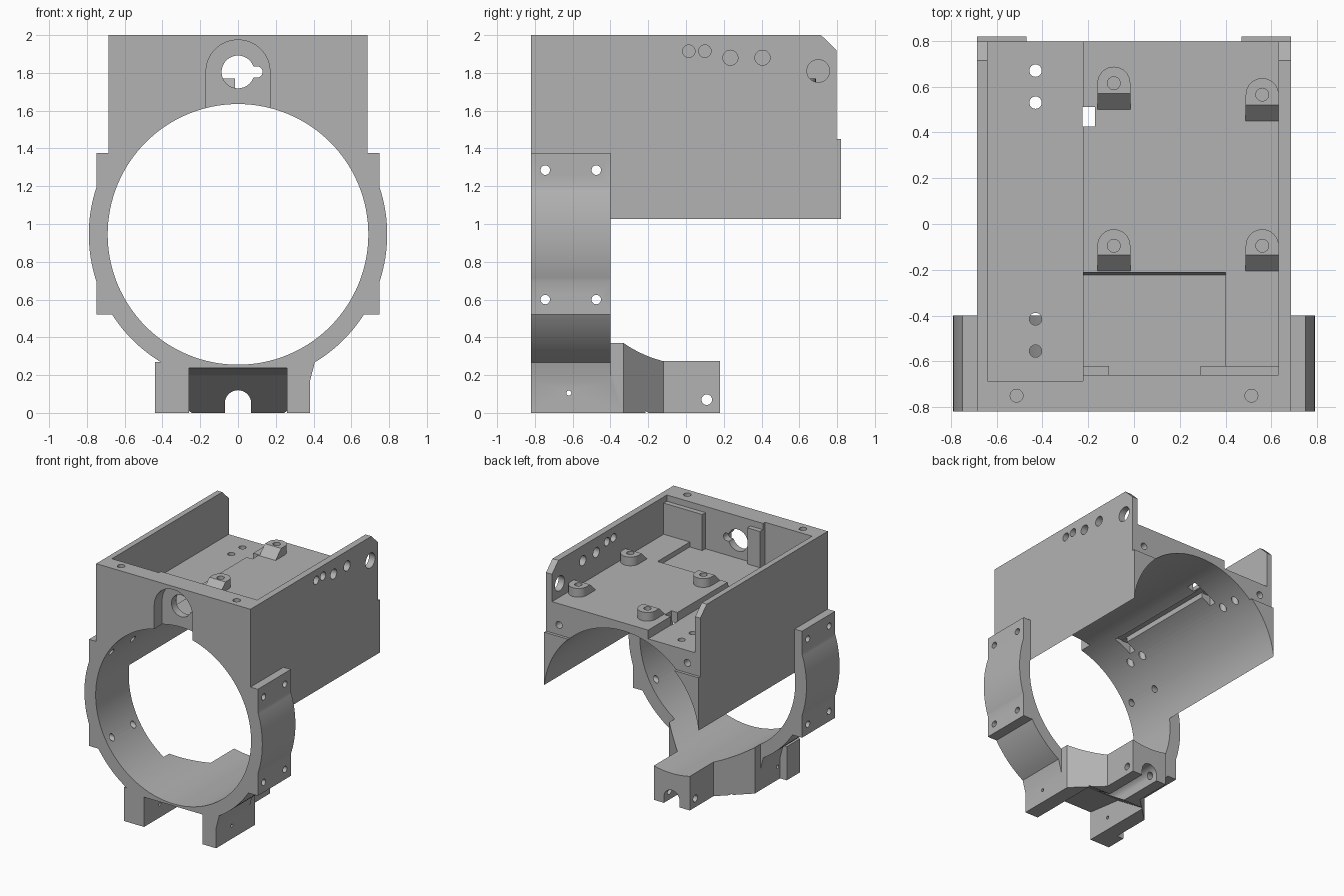
import bpy, bmesh, math

cube = bpy.data.objects.get("Cube")
if cube:
    bpy.data.objects.remove(cube, do_unlink=True)

grey = bpy.data.materials.new("plain grey")
grey.use_nodes = True
COLOUR = (0.45, 0.45, 0.45, 1)
grey.diffuse_color = COLOUR
grey.node_tree.nodes["Principled BSDF"].inputs["Base Color"].default_value = COLOUR

# How a 2D profile point and a depth map to space for each extrusion axis
PLACE = {
    "x": lambda u, v, d: (d, u, v),
    "y": lambda u, v, d: (u, d, v),
    "z": lambda u, v, d: (u, v, d),
}


def prism(name, points, axis, start, end):
    bm = bmesh.new()
    verts = [bm.verts.new(PLACE[axis](u, v, start)) for u, v in points]
    face = bm.faces.new(verts)
    new = bmesh.ops.extrude_face_region(bm, geom=[face])["geom"]
    shift = PLACE[axis](0, 0, end - start)
    bmesh.ops.translate(bm, vec=shift, verts=[g for g in new if isinstance(g, bmesh.types.BMVert)])
    bmesh.ops.recalc_face_normals(bm, faces=bm.faces)
    mesh = bpy.data.meshes.new(name)
    bm.to_mesh(mesh)
    bm.free()
    mesh.materials.append(grey)
    obj = bpy.data.objects.new(name, mesh)
    bpy.context.scene.collection.objects.link(obj)
    return obj


def box(name, x0, x1, y0, y1, z0, z1):
    return prism(name, [(x0, y0), (x1, y0), (x1, y1), (x0, y1)], "z", z0, z1)


def arc(u, v, r, a0=0, a1=180, n=16):
    angles = [math.radians(a0 + (a1 - a0) * i / n) for i in range(n + 1)]
    return [(u + r * math.cos(a), v + r * math.sin(a)) for a in angles]


def rod(name, u, v, r, axis, start, end, n=24):
    return prism(name, arc(u, v, r, 0, 360, n)[:-1], axis, start, end)


def combine(target, tool, operation):
    mod = target.modifiers.new("combine", "BOOLEAN")
    mod.operation, mod.solver, mod.object = operation, "EXACT", tool
    bpy.context.view_layer.objects.active = target
    bpy.ops.object.modifier_apply(modifier=mod.name)
    bpy.data.objects.remove(tool, do_unlink=True)


FRONT, BAND, BACK = -0.82, -0.40, 0.82
MID, BORE = 0.945, 0.69
FLOOR, LOW_FLOOR = 1.70, 1.63

# Upper housing block with chamfered back corners
body = prism("bracket_body", [(FRONT, 1.025), (BACK, 1.025), (BACK, 1.45), (0.797, 1.45),
                              (0.797, 1.92), (0.715, 2.0), (FRONT, 2.0)], "x", -0.685, 0.685)


def add(tool):
    combine(body, tool, "UNION")


def cut(tool):
    combine(body, tool, "DIFFERENCE")


# Clamp ring, side flanges and foot
add(box("flanges", -0.75, 0.75, FRONT, BAND, 0.52, 1.375))
add(rod("ring", 0, MID, 0.79, "y", FRONT, BAND, 128))
half = [(0.38, FRONT), (0.38, -0.33), (0.16, -0.12), (0.16, 0.18)]
add(prism("foot", half + [(-x, y) for x, y in reversed(half)], "z", 0, 0.37))
add(prism("foot_flare", [(-0.38, 0.165), (0.38, 0.165), (0.41, 0.28), (-0.41, 0.28)], "y", FRONT, BAND))
add(box("foot_pad", -0.44, -0.3, FRONT, -0.65, 0, 0.27))

# Main bore
cut(rod("bore", 0, MID, BORE, "y", -1, 1, 128))

# Foot underside ramp and cable slot
cut(prism("ramp", [(-0.9, -0.1), (-0.1, -0.1), (-0.2, 0), (-0.5, 0.2), (-0.83, 0.24), (-0.9, 0.24)],
          "x", -0.26, 0.26))
cut(prism("slot", [(0.07, -0.1)] + arc(0, 0.05, 0.07) + [(-0.07, -0.1)], "y", -1, 1))

# Top tray: two floor levels and a shallow recess
cut(box("tray", -0.64, 0.632, -0.66, 1, FLOOR, 2.2))
cut(box("low_tray", -0.64, -0.222, -0.685, 1, LOW_FLOOR, 2.2))
cut(prism("recess", [(-0.66, 1.66), (-0.222, 1.66), (-0.208, 1.71), (-0.66, 1.71)], "x", -0.23, 0.4))

# Front arch recess with keyed hole
cut(prism("arch", [(0.17, 1.5)] + arc(0, 1.805, 0.17) + [(-0.17, 1.5)], "y", -1, -0.72))
cut(rod("shaft_hole", 0, 1.805, 0.087, "y", -0.8, -0.6, 32))
cut(prism("key_hole", [(0, 1.775)] + arc(0.1, 1.805, 0.03, -90, 90) + [(0, 1.835)], "y", -0.8, -0.6))

# Tray corner plates
add(box("wide_plate", 0.29, 0.65, -0.67, -0.62, 1.65, 1.95))
add(box("narrow_plate", -0.222, -0.11, -0.67, -0.62, 1.65, 1.95))

# Mounting bosses with ramped fronts
for x, y, length in [(-0.088, 0.615, 0.115), (0.56, 0.565, 0.115), (-0.088, -0.095, 0.11), (0.56, -0.095, 0.11)]:
    r, top = 0.072, 1.77
    boss = prism("boss", [(x + r, y - length)] + arc(x, y, r) + [(x - r, y - length)], "z", FLOOR - 0.03, top)
    combine(boss, prism("boss_ramp", [(y - 0.2, FLOOR), (y - length, FLOOR), (y - length + 0.07, top),
                                      (y - length + 0.07, top + 0.1), (y - 0.2, top + 0.1)],
                        "x", x - 0.1, x + 0.1), "DIFFERENCE")
    add(boss)
    cut(rod("boss_hole", x, y, 0.028, "z", 1.69, 1.9))

# Right wall holes
for y, z, r in [(0.015, 1.915, 0.033), (0.1, 1.915, 0.033), (0.235, 1.88, 0.04),
                (0.405, 1.88, 0.04), (0.7, 1.81, 0.06)]:
    cut(rod("wall_hole", y, z, r, "x", 0.6, 0.8))

# Flange screw holes, through both sides
for y in (-0.745, -0.475):
    for z in (0.6, 1.285):
        cut(rod("flange_hole", y, z, 0.025, "x", -1, 1))

# Foot cross holes
cut(rod("tongue_hole", 0.11, 0.07, 0.028, "x", -0.5, 0.5))
cut(rod("pin_hole", -0.62, 0.105, 0.013, "x", -0.5, 0.5))

# Low tray holes, cable window, and screw holes in front and back
for y in (0.67, 0.53, -0.415, -0.555):
    cut(rod("tray_hole", -0.43, y, 0.027, "z", 1.3, 1.9))
cut(box("window", -0.225, -0.17, 0.425, 0.51, 1.5, 1.9))
for side in (-1, 1):
    cut(rod("lid_hole", side * 0.513, -0.75, 0.028, "z", 1.85, 2.1))
    cut(rod("back_hole", side * 0.57, 1.53, 0.028, "y", 0.65, 1))

# Cable groove in the roof of the bore
cut(box("groove", -0.3, -0.24, -0.5, 0.5, 1.4, 1.61))
for y in (-0.5, 0.44):
    cut(box("groove_end", -0.38, -0.235, y, y + 0.06, 1.4, 1.605))

bpy.ops.object.select_all(action="DESELECT")
body.select_set(True)
bpy.context.view_layer.objects.active = body
bpy.ops.object.shade_smooth_by_angle(angle=math.radians(20))
